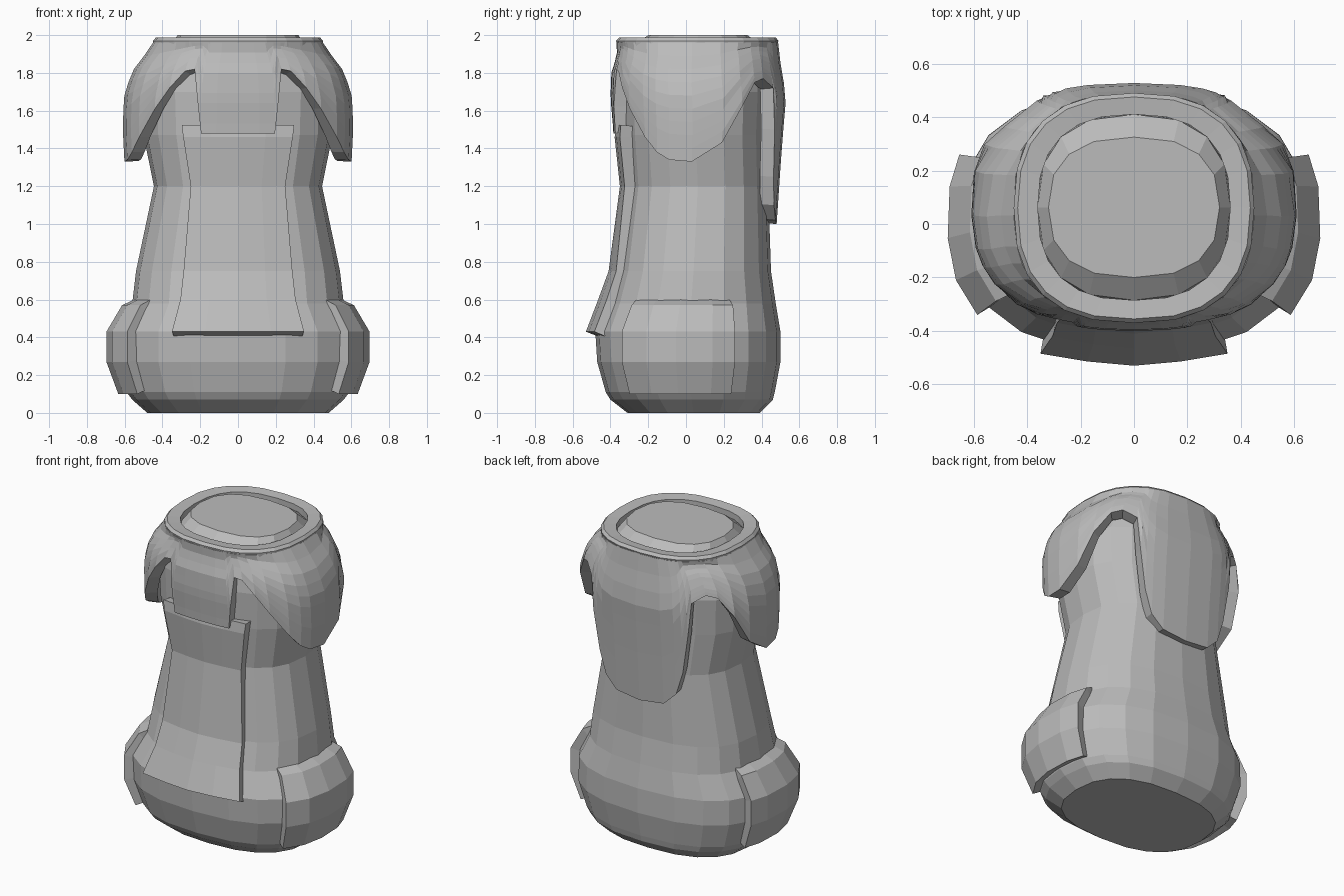
import bpy, math

if "Cube" in bpy.data.objects:
    bpy.data.objects.remove(bpy.data.objects["Cube"])

grey = bpy.data.materials.new("plain grey")
grey.diffuse_color = (0.5, 0.5, 0.5, 1)
grey.use_nodes = True
grey.node_tree.nodes["Principled BSDF"].inputs["Base Color"].default_value = grey.diffuse_color


def make(name, verts, faces, thickness=0):
    mesh = bpy.data.meshes.new(name)
    mesh.from_pydata(verts, [], faces)
    mesh.materials.append(grey)
    ob = bpy.data.objects.new(name, mesh)
    bpy.context.collection.objects.link(ob)
    if thickness:
        mod = ob.modifiers.new("thickness", 'SOLIDIFY')
        mod.thickness = thickness
        mod.offset = -1
        mod.use_even_offset = False
    return ob


def lerp_table(table, z):
    """Rows are (z, ...values), z ascending."""
    z = min(max(z, table[0][0]), table[-1][0])
    for lo, hi in zip(table, table[1:]):
        if z <= hi[0]:
            f = (z - lo[0]) / (hi[0] - lo[0])
            return [a + (b - a) * f for a, b in zip(lo[1:], hi[1:])]


def ring_point(deg, z, half_x, front, back, power=0.8):
    """Point on a rounded-oval ring; 0 is front, 90 right, 180 back."""
    a = math.radians(deg)
    s, c = math.sin(a), math.cos(a)
    x = half_x * math.copysign(abs(s) ** power, s)
    y = (front + back) / 2 - (back - front) / 2 * math.copysign(abs(c) ** power, c)
    return (x, y, z)


def grid_faces(rows, cols, closed=False):
    return [(r * cols + c, r * cols + (c + 1) % cols,
             (r + 1) * cols + (c + 1) % cols, (r + 1) * cols + c)
            for r in range(rows - 1) for c in range(cols if closed else cols - 1)]


def loft(name, table, sides=20, cap_bottom=True, cap_top=True):
    verts = [ring_point(360 * i / sides, *row) for row in table for i in range(sides)]
    faces = grid_faces(len(table), sides, True)
    if cap_bottom:
        faces.append(tuple(range(sides))[::-1])
    if cap_top:
        faces.append(tuple(range(len(verts) - sides, len(verts))))
    return make(name, verts, faces)


# Body: z, half width, front y, back y
body = [(0, .48, -.31, .39), (.07, .56, -.40, .46), (.11, .59, -.425, .47),
        (.27, .645, -.47, .50), (.43, .645, -.48, .50), (.58, .56, -.42, .475),
        (.75, .54, -.37, .45), (1.2, .445, -.31, .435), (1.47, .50, -.33, .43),
        (1.7, .51, -.335, .44), (1.88, .43, -.32, .43)]
loft("body", body)

# Neck stump and the rim around it
loft("neck", [(1.9, .365, -.295, .415), (1.94, .36, -.285, .41), (2, .32, -.2, .325)], 16)
loft("collar_rim", [(1.94, .45, -.365, .48), (1.97, .45, -.37, .49), (1.987, .435, -.355, .475),
                    (1.98, .36, -.285, .41), (1.92, .36, -.285, .41)],
     24, False, False)

# Shoulder cape: outer shell with a scalloped hem (angle, hem height)
cape = [(1.0, .60, -.38, .48), (1.3, .60, -.38, .50), (1.5, .61, -.385, .515),
        (1.67, .605, -.40, .53), (1.8, .565, -.395, .51), (1.88, .51, -.37, .495),
        (1.93, .45, -.362, .482), (1.97, .45, -.37, .49)]
hem = [(0, 1.48), (7, 1.48), (14, 1.48), (15.5, 1.62), (19.6, 1.82), (25, 1.81),
       (33, 1.72), (42, 1.61), (56, 1.46), (66, 1.38), (75, 1.34), (88, 1.33),
       (102, 1.43), (115, 1.62), (127, 1.75), (136, 1.77), (147, 1.72), (151, 1.5),
       (155, 1.25), (160, 1.1), (168, 1.02), (180, 1.0)]
hem += [(360 - a, z) for a, z in hem[-2:0:-1]]
ROWS = 10
verts = []
for r in range(ROWS):
    for a, low in hem:
        z = low + (1.96 - low) * r / (ROWS - 1)
        verts.append(ring_point(a, z, *lerp_table(cape, z)))
make("shoulder_cape", verts, grid_faces(ROWS, len(hem), True), .075)

# Front panel: z, half width, middle y, edge y
panel = [(.43, .35, -.53, -.485), (.6, .305, -.465, -.42), (.75, .288, -.41, -.37),
         (1.2, .25, -.35, -.325), (1.46, .29, -.378, -.35), (1.525, .298, -.365, -.345)]
verts = [(hw * u, mid + (edge - mid) * abs(u) ** 1.5, z)
         for z, hw, mid, edge in panel for u in (-1, -.5, 0, .5, 1)]
make("front_panel", verts, grid_faces(len(panel), 5), .07)

# Hip pads on both sides
pad = [(.1, .635, -.46, .49), (.27, .698, -.52, .54), (.43, .698, -.52, .54),
       (.57, .615, -.45, .50), (.6, .55, -.41, .46)]
angles = [53.5, 70.5, 86, 100, 113]
for name, side in (("right_hip_pad", 1), ("left_hip_pad", -1)):
    cols = angles if side > 0 else [-a for a in reversed(angles)]
    verts = [ring_point(a, *row) for row in pad for a in cols]
    make(name, verts, grid_faces(len(pad), len(cols)), .07)
